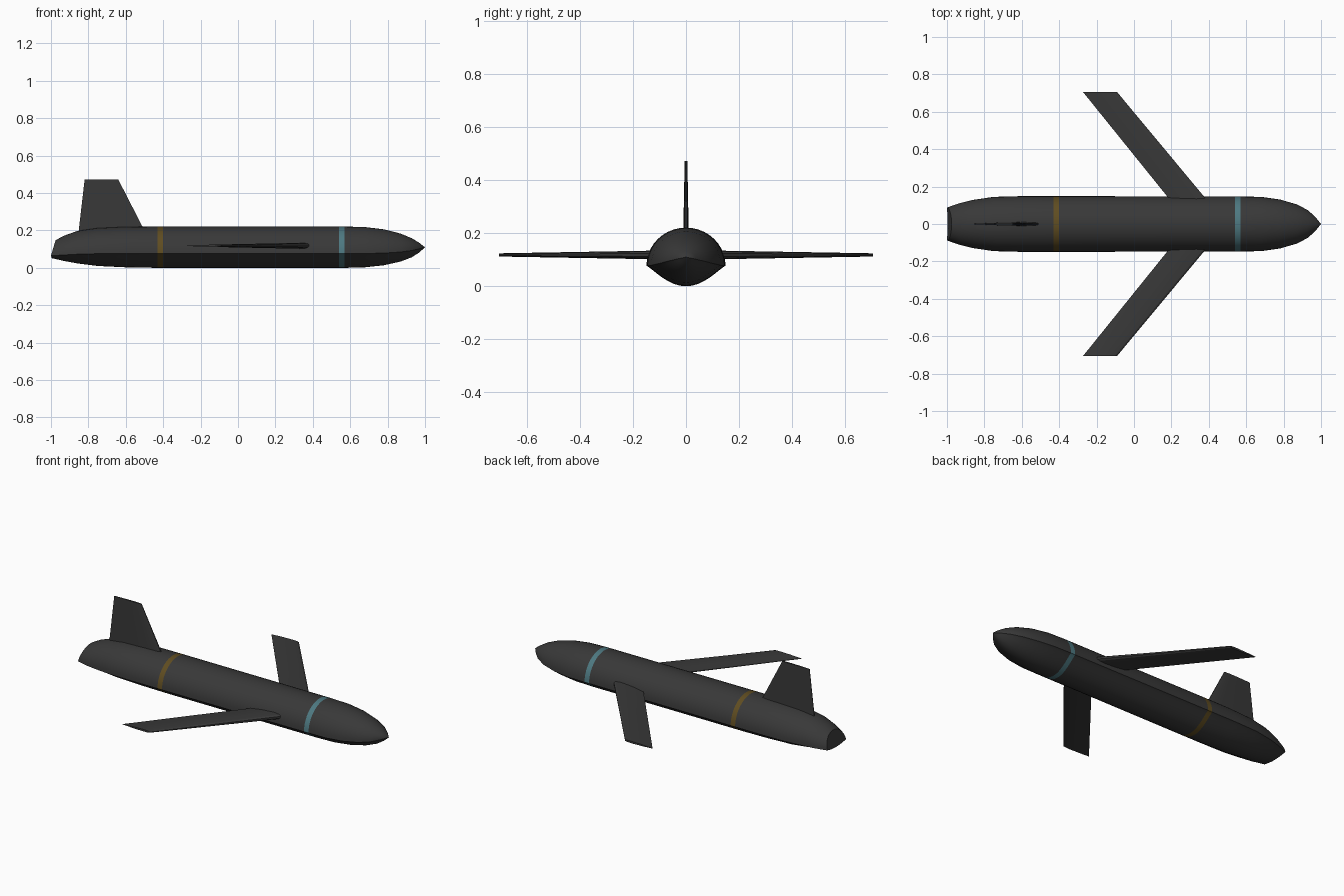
import bpy, bmesh, math

if "Cube" in bpy.data.objects:
    bpy.data.objects.remove(bpy.data.objects["Cube"], do_unlink=True)


def material(name, rgb):
    m = bpy.data.materials.new(name)
    m.use_nodes = True
    m.diffuse_color = (*rgb, 1)
    m.node_tree.nodes["Principled BSDF"].inputs["Base Color"].default_value = (*rgb, 1)
    return m


grey = material("dark grey", (0.04, 0.04, 0.04))
ochre = material("dull ochre", (0.115, 0.073, 0.015))
teal = material("pale teal", (0.075, 0.19, 0.22))


def loft(name, rings, mats, tip=None):
    """Skin closed rings of equal length, capping the ends or closing on a tip."""
    bm = bmesh.new()
    loops = [[bm.verts.new(p) for p in ring] for ring in rings]
    n = len(loops[0])
    for a, b in zip(loops, loops[1:]):
        for i in range(n):
            j = (i + 1) % n
            bm.faces.new((a[i], a[j], b[j], b[i]))
    bm.faces.new(loops[0])
    if tip:
        t = bm.verts.new(tip)
        for i in range(n):
            bm.faces.new((loops[-1][i], loops[-1][(i + 1) % n], t))
    else:
        bm.faces.new(loops[-1])
    bmesh.ops.recalc_face_normals(bm, faces=bm.faces)
    mesh = bpy.data.meshes.new(name)
    bm.to_mesh(mesh)
    bm.free()
    for m in mats:
        mesh.materials.append(m)
    ob = bpy.data.objects.new(name, mesh)
    bpy.context.collection.objects.link(ob)
    return ob


def smooth(ob, degrees):
    bpy.ops.object.select_all(action="DESELECT")
    ob.select_set(True)
    bpy.context.view_layer.objects.active = ob
    bpy.ops.object.shade_smooth_by_angle(angle=math.radians(degrees))


# Body: round back, pinched belly, sharp chine between them
def section(x, width, top, bottom, chine, slant=0.0, n=40):
    ring = []
    for i in range(n):
        t = 2 * math.pi * i / n
        s = math.sin(t)
        z = chine + (top - chine) * s if s >= 0 else chine - (chine - bottom) * (-s) ** 2.5
        ring.append((x + slant * abs(z - chine), width * math.cos(t), z))
    return ring


stations = [  # x, half width, top, bottom, chine height
    (-0.93, 0.112, 0.172, 0.037, 0.069), (-0.86, 0.129, 0.197, 0.024, 0.073),
    (-0.75, 0.145, 0.213, 0.010, 0.076), (-0.6, 0.149, 0.22, 0.003, 0.077),
    (-0.43, 0.149, 0.221, 0.0, 0.077), (-0.4, 0.149, 0.221, 0.0, 0.077),
    (0.54, 0.147, 0.221, 0.0, 0.077), (0.57, 0.147, 0.221, 0.0, 0.077),
    (0.68, 0.145, 0.218, 0.003, 0.077), (0.78, 0.131, 0.206, 0.014, 0.079),
    (0.87, 0.105, 0.183, 0.034, 0.085), (0.93, 0.074, 0.158, 0.057, 0.093),
    (0.97, 0.037, 0.133, 0.083, 0.102),
]
rings = [section(-1, 0.088, 0.148, 0.052, 0.065, slant=0.3)]
rings += [section(*s) for s in stations]
body = loft("body", rings, [grey, ochre, teal], tip=(1, 0, 0.11))
for f in body.data.polygons:
    x = f.center.x
    f.material_index = 1 if -0.43 < x < -0.4 else 2 if 0.54 < x < 0.57 else 0
smooth(body, 32)

# Thin blade section: chord fraction from the leading edge, thickness fraction
FOIL = [(0, 0.35), (0.06, 0.8), (0.25, 1), (0.6, 0.75), (1, 0.15)]
OUTLINE = FOIL + [(c, -t) for c, t in reversed(FOIL)]


def wing_ring(side, y, lead, trail, half):
    return [(lead + (trail - lead) * c, side * y, 0.118 + half * t) for c, t in OUTLINE]


# Swept wings
for side, label in ((1, "back"), (-1, "front")):
    wing = loft(label + "_wing", [
        wing_ring(side, 0.08, 0.43, 0.232, 0.017),
        wing_ring(side, 0.705, -0.09, -0.272, 0.006)], [grey])
    smooth(wing, 25)

# Upright tail fin
def fin_ring(z, lead, trail, half):
    return [(lead + (trail - lead) * c, half * t, z) for c, t in OUTLINE]


fin = loft("tail_fin", [fin_ring(0.17, -0.485, -0.855, 0.011),
                        fin_ring(0.472, -0.64, -0.82, 0.005)], [grey])
smooth(fin, 25)
